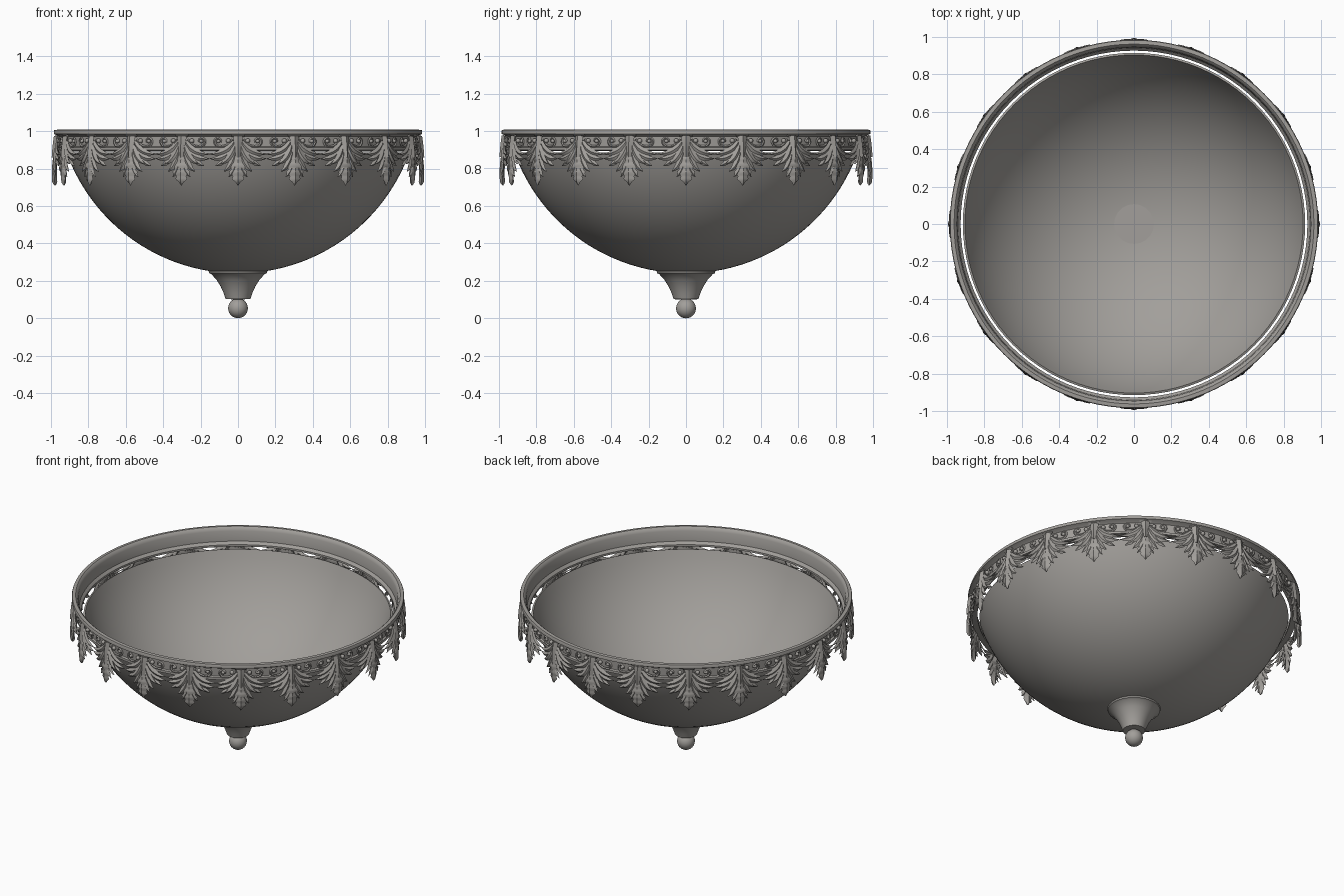
import bpy, bmesh, math
from mathutils import Vector

if "Cube" in bpy.data.objects:
    bpy.data.objects.remove(bpy.data.objects["Cube"])

def material(name, rgb):
    m = bpy.data.materials.new(name)
    m.diffuse_color = (*rgb, 1)
    m.use_nodes = True
    m.node_tree.nodes["Principled BSDF"].inputs["Base Color"].default_value = m.diffuse_color
    return m

GREY = material("warm grey", (0.36, 0.345, 0.325))

def finish(bm, name, angle):
    bmesh.ops.remove_doubles(bm, verts=bm.verts, dist=1e-5)
    bmesh.ops.recalc_face_normals(bm, faces=bm.faces)
    me = bpy.data.meshes.new(name)
    bm.to_mesh(me)
    bm.free()
    ob = bpy.data.objects.new(name, me)
    bpy.context.collection.objects.link(ob)
    me.materials.append(GREY)
    bpy.ops.object.select_all(action='DESELECT')
    ob.select_set(True)
    bpy.context.view_layer.objects.active = ob
    bpy.ops.object.shade_smooth_by_angle(angle=math.radians(angle))
    return ob

def lathe(name, profile, n=96, closed=True):
    """Revolve a (radius, z) profile about the z axis."""
    bm = bmesh.new()
    rings = [[bm.verts.new((r * math.cos(2 * math.pi * i / n), r * math.sin(2 * math.pi * i / n), z))
              for i in range(n)] for r, z in profile]
    pairs = list(zip(rings, rings[1:]))
    if closed:
        pairs.append((rings[-1], rings[0]))
    for a, b in pairs:
        for i in range(n):
            j = (i + 1) % n
            bm.faces.new((a[i], a[j], b[j], b[i]))
    return finish(bm, name, 35)

# Glass bowl: a spherical cap with thin walls
CZ, R = 1.214, 0.974
def cap(radius, rim):
    top = math.asin(rim / radius)
    return [(radius * math.sin(top * i / 24), CZ - radius * math.cos(top * i / 24)) for i in range(25)]
lathe("bowl", cap(R, 0.915) + cap(R - 0.012, 0.904)[::-1], closed=False)

# Moulded metal rim around the bowl, with a small gap to it
lathe("rim_band", [(0.962, 1.008), (0.982, 1.006), (0.985, 0.998), (0.985, 0.985), (0.968, 0.978),
                   (0.956, 0.97), (0.953, 0.918), (0.964, 0.913), (0.964, 0.898), (0.927, 0.892),
                   (0.927, 0.904), (0.942, 0.92), (0.946, 0.985), (0.953, 1.0)])

# Flared finial cup and ball underneath
lathe("finial_cup", [(0, 0.258), (0.15, 0.258), (0.157, 0.25), (0.155, 0.241), (0.143, 0.236),
                     (0.115, 0.205), (0.093, 0.17), (0.077, 0.135), (0.066, 0.102), (0, 0.1)], 40, False)
lathe("finial_ball", [(0.053 * math.sin(math.pi * i / 14), 0.053 - 0.053 * math.cos(math.pi * i / 14))
                      for i in range(15)], 28, False)

# ---- Ornament: drawn flat as (s along rim, z, depth), then wrapped onto the rim
COUNT, BASE = 20, 0.956

def wrap(s, z, d, k):
    a = -math.pi / 2 + 2 * math.pi * k / COUNT + s / BASE
    return ((BASE + d) * math.cos(a), (BASE + d) * math.sin(a), z)

def bezier(p0, p1, p2, n=9):
    return [tuple((1 - t) ** 2 * a + 2 * t * (1 - t) * b + t * t * c for a, b, c in zip(p0, p1, p2))
            for t in (i / n for i in range(n + 1))]

def blade(bm, k, side, path, width, ridge=0.01, back=0.008):
    """Sweep a diamond section with raised midrib along path (s, z, depth)."""
    rings, n = [], len(path) - 1
    for i, (s, z, d) in enumerate(path):
        a, b = path[max(i - 1, 0)], path[min(i + 1, n)]
        t = Vector((b[0] - a[0], b[1] - a[1])).normalized()
        w = width(i / n)
        h = min(1, w / 0.012)
        section = ((-t.y * w, t.x * w, 0), (0, 0, ridge * h), (t.y * w, -t.x * w, 0), (0, 0, -back * h))
        rings.append([bm.verts.new(wrap(side * (s + u), z + v, d + e, k)) for u, v, e in section])
    for a, b in zip(rings, rings[1:]):
        for i in range(4):
            j = (i + 1) % 4
            bm.faces.new((a[i], a[j], b[j], b[i]))
    bm.faces.new(rings[0])
    bm.faces.new(rings[-1])

def leaf_width(w):
    return lambda t: max(0.002, w * math.sin(math.pi * (0.16 + 0.84 * t)) ** 0.8)

def serrated(t):
    teeth = 0.72 + 0.28 * ((t * 5) % 1.0 < 0.5)
    return max(0.002, 0.053 * math.sin(math.pi * (0.15 + 0.85 * t)) ** 0.75 * teeth)

leaves, swags, scrolls = bmesh.new(), bmesh.new(), bmesh.new()
for k in range(COUNT):
    # hanging acanthus leaf, its midrib and the tab above it
    blade(leaves, k, 1, bezier((0, 0.90, 0.012), (0, 0.80, 0.034), (0, 0.71, 0.022), 20), serrated, 0.013, 0.014)
    blade(leaves, k, 1, bezier((0, 0.975, 0.012), (0, 0.93, 0.02), (0, 0.86, 0.024), 6),
          lambda t: 0.026 - 0.012 * t, 0.016, 0.014)
    blade(leaves, k, 1, [(-0.034, 0.978, 0.012), (0.034, 0.978, 0.012)], lambda t: 0.009, 0.014)
    for side in (-1, 1):
        # side fronds of the leaf
        for p0, p1, p2, w in (((0.015, 0.925, 0.014), (0.035, 0.85, 0.026), (0.088, 0.825, 0.022), 0.018),
                              ((0.012, 0.895, 0.016), (0.03, 0.81, 0.028), (0.074, 0.785, 0.022), 0.017),
                              ((0.008, 0.84, 0.02), (0.02, 0.785, 0.028), (0.048, 0.755, 0.022), 0.013)):
            blade(leaves, k, side, bezier(p0, p1, p2), leaf_width(w))
        # overlapping garland fronds meeting halfway between leaves
        for p0, p1, p2, w in (((0.02, 0.945, 0.01), (0.06, 0.875, 0.018), (0.152, 0.878, 0.012), 0.017),
                              ((0.03, 0.905, 0.008), (0.07, 0.845, 0.018), (0.148, 0.853, 0.012), 0.018),
                              ((0.05, 0.88, 0.004), (0.08, 0.825, 0.014), (0.12, 0.815, 0.01), 0.015)):
            blade(swags, k, side, bezier(p0, p1, p2), leaf_width(w))
        # scroll curling up to a bead on the band
        curl = bezier((0.03, 0.955, 0.004), (0.06, 0.905, 0.008), (0.115, 0.922, 0.006), 7)
        curl += [(0.105 + 0.022 * (1 - 0.5 * i / 8) * math.cos(a), 0.946 + 0.022 * (1 - 0.5 * i / 8) * math.sin(a), 0.006)
                 for i, a in ((i, -0.9 + i * 0.55) for i in range(9))]
        blade(scrolls, k, side, curl, lambda t: 0.0065, 0.01)
        for s, z, r in ((0.104, 0.946, 0.011), (0.052, 0.948, 0.013)):
            ball = bmesh.ops.create_icosphere(scrolls, subdivisions=2, radius=r)["verts"]
            bmesh.ops.translate(scrolls, verts=ball, vec=wrap(side * s, z, 0.005, k))

finish(leaves, "hanging_leaves", 30)
finish(swags, "garland_fronds", 30)
finish(scrolls, "scrolls_and_beads", 40)
